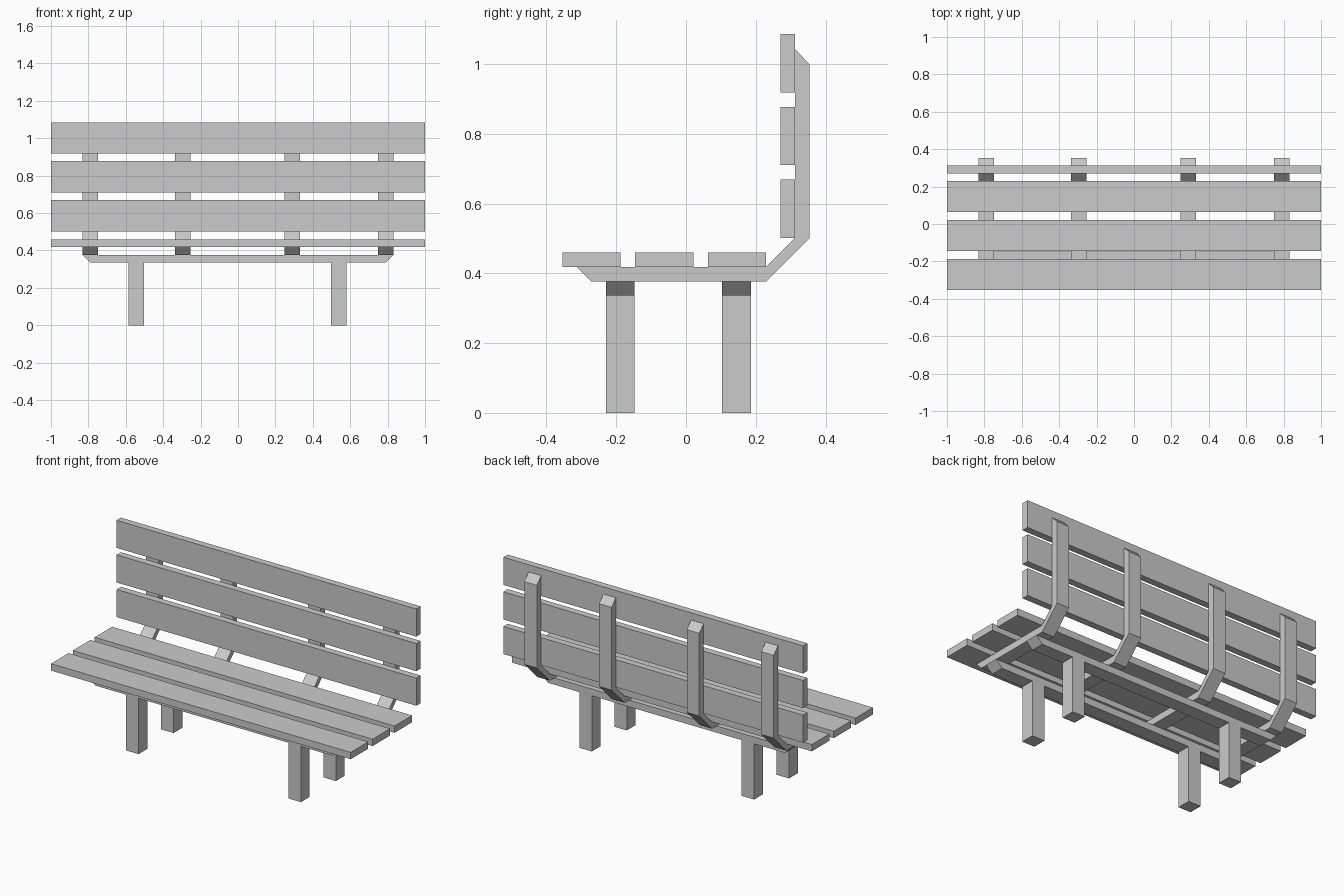
import bpy, bmesh
from mathutils import Vector

if "Cube" in bpy.data.objects:
    bpy.data.objects.remove(bpy.data.objects["Cube"])


def prism(name, profile, direction):
    """Extrude a flat polygon along a direction into a closed solid."""
    bm = bmesh.new()
    face = bm.faces.new([bm.verts.new(p) for p in profile])
    ext = bmesh.ops.extrude_face_region(bm, geom=[face], use_keep_orig=True)
    moved = [g for g in ext["geom"] if isinstance(g, bmesh.types.BMVert)]
    bmesh.ops.translate(bm, verts=moved, vec=Vector(direction))
    bmesh.ops.recalc_face_normals(bm, faces=bm.faces[:])
    mesh = bpy.data.meshes.new(name)
    bm.to_mesh(mesh)
    bm.free()
    obj = bpy.data.objects.new(name, mesh)
    bpy.context.collection.objects.link(obj)
    return obj


def box(name, x0, x1, y0, y1, z0, z1):
    base = [(x0, y0, z0), (x1, y0, z0), (x1, y1, z0), (x0, y1, z0)]
    return prism(name, base, (0, 0, z1 - z0))


PLANK, GAP_STEP, T = 0.1665, 0.2085, 0.0415   # plank width, spacing, thickness
SEAT_Z, BEAM_Z, LEG_Z = 0.418, 0.377, 0.336

# seat and backrest planks
for i in range(3):
    y = -0.354 + i * GAP_STEP
    box(f"seat_plank_{i + 1}", -1, 1, y, y + PLANK, SEAT_Z, SEAT_Z + T)
    z = 0.502 + i * GAP_STEP
    box(f"back_plank_{i + 1}", -1, 1, 0.271, 0.3125, z, z + PLANK)

# bent brackets carrying the seat and backrest
bracket = [(-0.313, SEAT_Z), (-0.272, BEAM_Z), (0.23, BEAM_Z), (0.354, 0.501),
           (0.354, 1.0), (0.3125, 1.042), (0.3125, 0.502), (0.2285, SEAT_Z)]
for i, x in enumerate((-0.791, -0.2945, 0.2905, 0.789)):
    prism(f"bracket_{i + 1}", [(x - 0.0415, y, z) for y, z in bracket],
          (0.083, 0, 0))

# long beams with chamfered ends, each on two square legs
beam = [(-0.832, BEAM_Z), (-0.791, LEG_Z), (0.791, LEG_Z), (0.832, BEAM_Z)]
for side, y in (("front", -0.23), ("rear", 0.103)):
    prism(f"{side}_beam", [(x, y, z) for x, z in beam], (0, 0.083, 0))
    for hand, x in (("left", -0.585), ("right", 0.498)):
        box(f"{side}_{hand}_leg", x, x + 0.083, y, y + 0.083, 0, LEG_Z)
